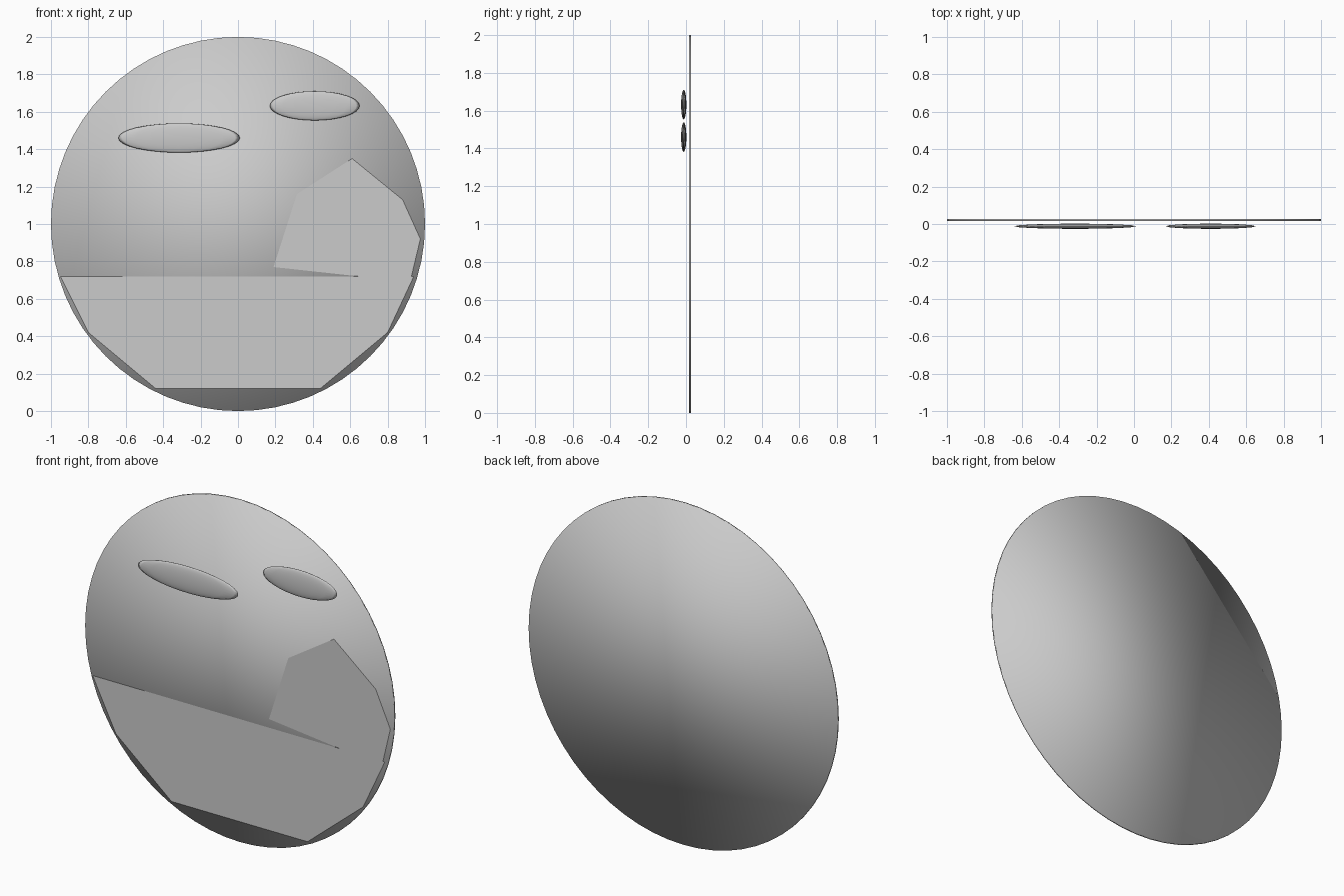
import bpy, bmesh, math
from mathutils import Matrix

cube = bpy.data.objects.get("Cube")
if cube:
    bpy.data.objects.remove(cube, do_unlink=True)

GREY = (0.6, 0.6, 0.6, 1)
grey = bpy.data.materials.new("plain grey")
grey.use_nodes = True
grey.diffuse_color = GREY
grey.node_tree.nodes["Principled BSDF"].inputs["Base Color"].default_value = GREY


def add_part(name, bm, smooth):
    for face in bm.faces:
        face.smooth = smooth
    mesh = bpy.data.meshes.new(name)
    bm.to_mesh(mesh)
    bm.free()
    mesh.materials.append(grey)
    obj = bpy.data.objects.new(name, mesh)
    bpy.context.collection.objects.link(obj)
    return obj


def flat_plate(name, outline, y):
    bm = bmesh.new()
    bm.faces.new([bm.verts.new((x, y, z)) for x, z in outline])
    bm.normal_update()
    for face in bm.faces:
        if face.normal.y > 0:
            face.normal_flip()
    return add_part(name, bm, False)


def eye(name, x, z, half_width):
    bm = bmesh.new()
    bmesh.ops.create_uvsphere(bm, u_segments=16, v_segments=16, radius=1)
    bmesh.ops.scale(bm, vec=(half_width, 0.014, 0.078), verts=bm.verts)
    bmesh.ops.translate(bm, vec=(x, -0.012, z), verts=bm.verts)
    return add_part(name, bm, True)


# Thin round face disc, smooth across its rim
bm = bmesh.new()
bmesh.ops.create_cone(bm, cap_ends=True, segments=64, radius1=1, radius2=1, depth=0.01,
                      matrix=Matrix.Translation((0, 0.021, 1)) @ Matrix.Rotation(math.pi / 2, 4, 'X'))
add_part("face_disc", bm, True)

# Flat plates lying on the front of the disc
flat_plate("lower_plate", [(-0.95, 0.72), (-0.8, 0.42), (-0.44, 0.12),
                           (0.44, 0.12), (0.8, 0.42), (0.94, 0.72)], 0.014)
flat_plate("hand_plate", [(0.19, 0.77), (0.92, 0.69), (0.975, 0.92),
                          (0.88, 1.13), (0.61, 1.35), (0.315, 1.16)], 0.015)

# Eyes, floating just ahead of the disc
eye("right_eye", -0.315, 1.46, 0.325)
eye("left_eye", 0.41, 1.632, 0.24)
